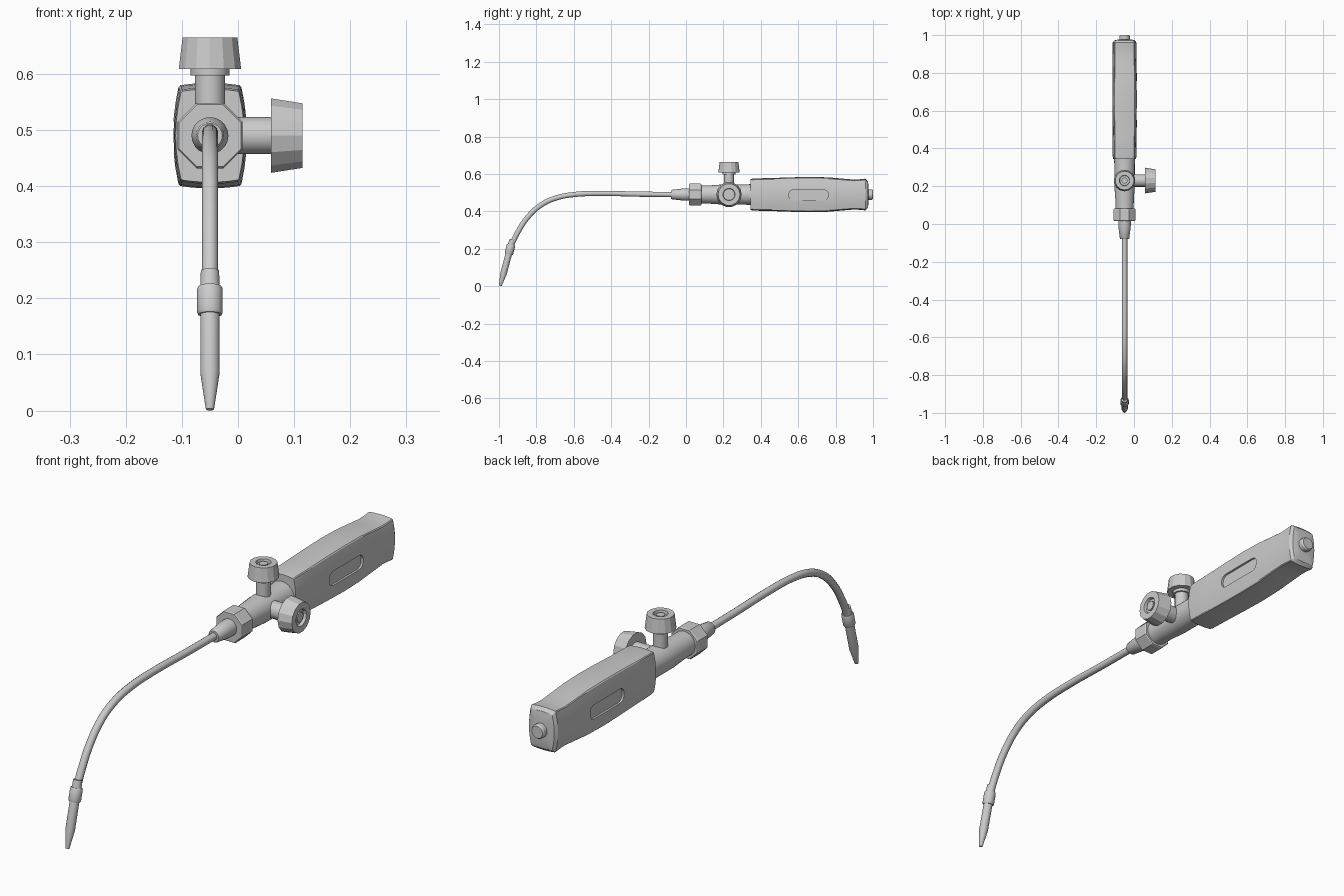
import bpy, bmesh, math
from mathutils import Vector

if "Cube" in bpy.data.objects:
    bpy.data.objects.remove(bpy.data.objects["Cube"])

CX, CZ = -0.05, 0.49      # main axis of the torch, running along y
Y, X, Z = Vector((0, 1, 0)), Vector((1, 0, 0)), Vector((0, 0, 1))


def finish(name, bm, angle=30):
    bmesh.ops.recalc_face_normals(bm, faces=bm.faces)
    me = bpy.data.meshes.new(name)
    bm.to_mesh(me)
    bm.free()
    ob = bpy.data.objects.new(name, me)
    bpy.context.collection.objects.link(ob)
    bpy.ops.object.select_all(action='DESELECT')
    ob.select_set(True)
    bpy.context.view_layer.objects.active = ob
    if angle:
        bpy.ops.object.shade_smooth_by_angle(angle=math.radians(angle))
    return ob


def loft(name, rings, angle=30):
    """Skin a list of equal-length point rings and cap both ends."""
    bm = bmesh.new()
    vs = [[bm.verts.new(p) for p in ring] for ring in rings]
    n = len(vs[0])
    for a, b in zip(vs, vs[1:]):
        for i in range(n):
            j = (i + 1) % n
            bm.faces.new((a[i], a[j], b[j], b[i]))
    bm.faces.new(vs[0])
    bm.faces.new(vs[-1])
    return finish(name, bm, angle)


def lathe(name, profile, origin, axis, sides=20, angle=30, phase=0.0):
    """Turn (distance, radius) pairs around an axis."""
    axis = Vector(axis).normalized()
    u = axis.cross(X if abs(axis.x) < 0.9 else Z).normalized()
    v = axis.cross(u)
    o = Vector(origin)
    rings = []
    for d, r in profile:
        angs = [phase + 2 * math.pi * i / sides for i in range(sides)]
        rings.append([o + axis * d + (u * math.cos(a) + v * math.sin(a)) * r for a in angs])
    return loft(name, rings, angle)


# Handle: bulged rectangular section, waisted near the back
def section(y, w, h):
    k, n = [], 6
    ts = [-1 + 2 * i / n for i in range(n + 1)]
    side = [(w * (1 - 0.15 * t * t), t * h * 0.92) for t in ts]
    top = [(-t * w * 0.80, h * (1 - 0.045 * t * t)) for t in ts]
    half = side + top
    k = half + [(-a, -b) for a, b in half]
    return [(CX + a, y, CZ + b) for a, b in k]


handle = loft("handle", [section(*s) for s in (
    (0.345, 0.061, 0.083), (0.36, 0.063, 0.086), (0.45, 0.064, 0.088),
    (0.56, 0.065, 0.092), (0.66, 0.066, 0.094), (0.76, 0.065, 0.092),
    (0.85, 0.064, 0.084), (0.90, 0.063, 0.080), (0.935, 0.063, 0.082),
    (0.96, 0.063, 0.085), (0.972, 0.055, 0.073), (0.977, 0.035, 0.045))], 28)

# Recessed slots on both handle sides
for s in (-1, 1):
    outline = []
    for i in range(4):
        sy, sz = ((1, 1), (-1, 1), (-1, -1), (1, -1))[i]
        for j in range(6):
            a = math.pi / 2 * (i + j / 5)
            outline.append((0.655 + sy * 0.081 + 0.024 * math.cos(a),
                            0.487 + sz * 0.004 + 0.024 * math.sin(a)))
    cutter = loft("slot_cutter", [[(CX + s * d, y, z) for y, z in outline]
                                  for d in (0.056, 0.1)], 0)
    cutter.hide_render = True
    mod = handle.modifiers.new("slot", 'BOOLEAN')
    mod.operation, mod.solver, mod.object = 'DIFFERENCE', 'EXACT', cutter
    bpy.context.view_layer.objects.active = handle
    bpy.ops.object.modifier_apply(modifier=mod.name)
    bpy.data.objects.remove(cutter)

base = (CX, 0, CZ)
lathe("handle_end_button", [(0.96, 0.028), (0.994, 0.028), (1.0, 0.024)], base, Y, 16)

# Valve body, octagonal nut and nose
lathe("valve_body", [(0.07, 0.048), (0.13, 0.049), (0.20, 0.054), (0.27, 0.054),
                     (0.31, 0.054), (0.36, 0.056)], base, Y, 24)
lathe("octagon_nut", [(0.016, 0.060), (0.020, 0.063), (0.078, 0.063), (0.082, 0.060)],
      base, Y, 8, 0, math.pi / 8)
lathe("nose", [(-0.08, 0.022), (-0.076, 0.025), (-0.01, 0.033), (0.03, 0.033)], base, Y, 20)


# Valves: stem, collar and faceted knob with a recessed centre
def valve(name, axis, stem_r, start, end, r0, r1):
    o = (CX, 0.23, CZ)
    lathe(name + "_stem", [(0, stem_r), (start - 0.012, stem_r), (start - 0.012, stem_r * 1.28),
                           (start + 0.004, stem_r * 1.28)] if axis == Z else
          [(0, stem_r), (start + 0.004, stem_r)], o, axis, 16)
    lathe(name + "_knob", [(start, r0), (end, r1), (end, r1 * 0.56),
                           (end - 0.012, r1 * 0.52)], o, axis, 14, 0)
    lathe(name + "_screw", [(end - 0.014, r1 * 0.34), (end - 0.004, r1 * 0.34)], o, axis, 8, 0)


valve("top_valve", Z, 0.027, 0.119, 0.175, 0.057, 0.050)
valve("side_valve", X, 0.033, 0.109, 0.165, 0.068, 0.059)

# Bent tube swept along a smooth path
path = [(-0.06, 0.49), (-0.25, 0.492), (-0.46, 0.496), (-0.60, 0.49), (-0.70, 0.47),
        (-0.78, 0.431), (-0.85, 0.364), (-0.90, 0.287), (-0.932, 0.22), (-0.945, 0.18)]
cu = bpy.data.curves.new("tube", 'CURVE')
cu.dimensions = '3D'
cu.bevel_depth = 0.0145
cu.bevel_resolution = 3
cu.resolution_u = 4
cu.use_fill_caps = True
sp = cu.splines.new('BEZIER')
sp.bezier_points.add(len(path) - 1)
for p, (y, z) in zip(sp.bezier_points, path):
    p.co = (CX, y, z)
    p.handle_left_type = p.handle_right_type = 'AUTO'
tube = bpy.data.objects.new("tube", cu)
bpy.context.collection.objects.link(tube)

# Nozzle with its sleeve
tip = Vector((CX, -0.993, 0.002))
up = Vector((CX, -0.927, 0.25)) - tip
lathe("nozzle", [(0, 0.007), (0.004, 0.008), (0.068, 0.0175), (0.175, 0.0175),
                 (0.175, 0.021), (0.18, 0.023), (0.222, 0.023), (0.227, 0.0205),
                 (0.227, 0.0175), (0.256, 0.0165)], tip, up, 18)
